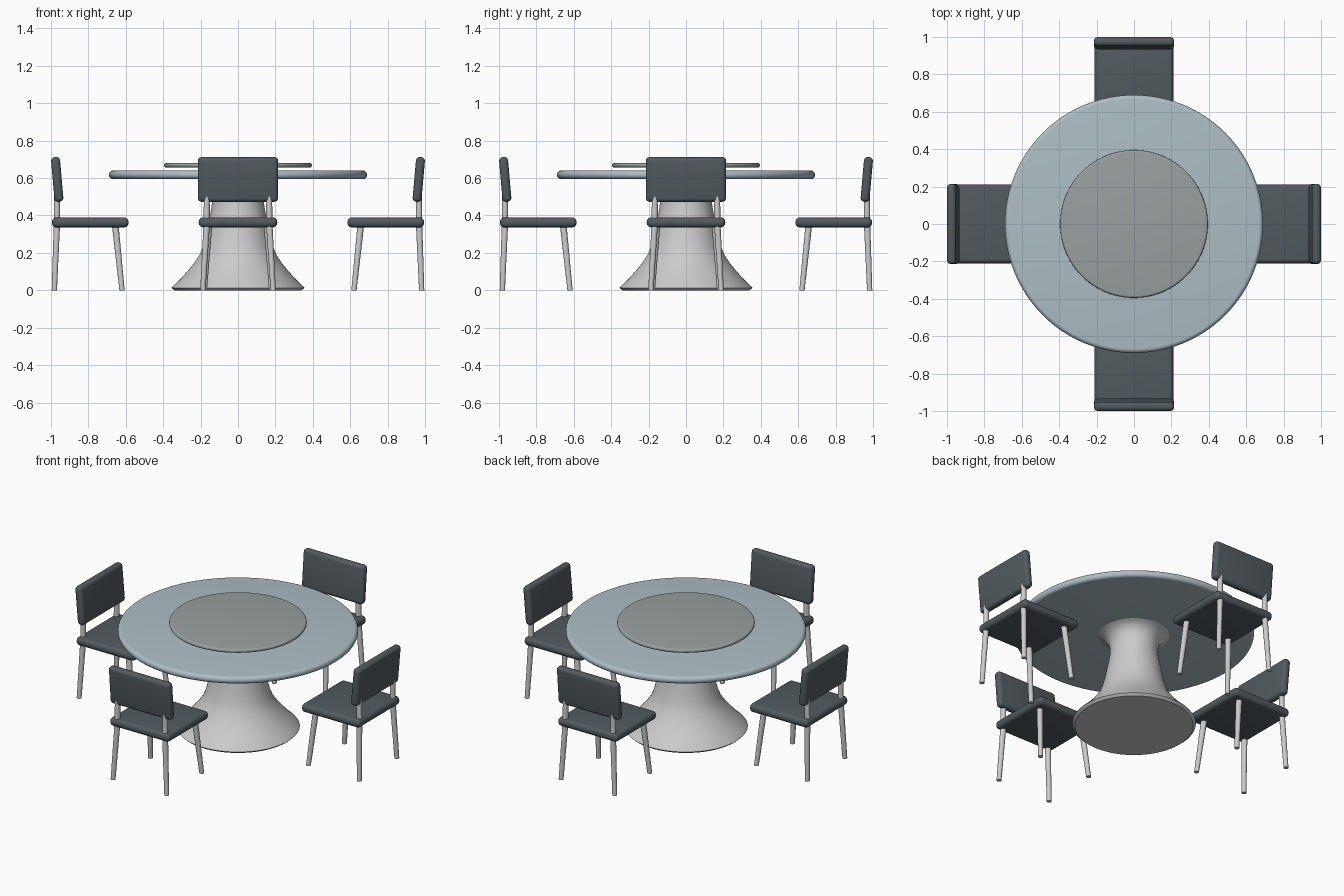
import bpy, bmesh, math
from mathutils import Vector, Matrix

if "Cube" in bpy.data.objects:
    bpy.data.objects.remove(bpy.data.objects["Cube"])


def material(name, rgb):
    m = bpy.data.materials.new(name)
    m.diffuse_color = (*rgb, 1)
    m.use_nodes = True
    m.node_tree.nodes["Principled BSDF"].inputs["Base Color"].default_value = m.diffuse_color
    return m


SLATE = material("slate upholstery", (0.085, 0.105, 0.115))
GLASS = material("pale blue top", (0.42, 0.52, 0.56))
STONE = material("grey tray", (0.32, 0.35, 0.35))
PALE = material("pale grey", (0.72, 0.72, 0.71))


def make_object(name, bm, mat):
    bmesh.ops.recalc_face_normals(bm, faces=bm.faces[:])
    mesh = bpy.data.meshes.new(name)
    bm.to_mesh(mesh)
    bm.free()
    mesh.materials.append(mat)
    obj = bpy.data.objects.new(name, mesh)
    bpy.context.collection.objects.link(obj)
    bpy.ops.object.select_all(action='DESELECT')
    obj.select_set(True)
    bpy.context.view_layer.objects.active = obj
    bpy.ops.object.shade_smooth_by_angle(angle=math.radians(40))
    return obj


def lathe(name, profile, mat, sides=96):
    """Revolve (radius, z) points around z and cap both ends."""
    bm = bmesh.new()
    rings = [[bm.verts.new((r * math.cos(2 * math.pi * i / sides),
                            r * math.sin(2 * math.pi * i / sides), z))
              for i in range(sides)] for r, z in profile]
    for a, b in zip(rings, rings[1:]):
        for i in range(sides):
            j = (i + 1) % sides
            bm.faces.new((a[i], a[j], b[j], b[i]))
    bm.faces.new(rings[0])
    bm.faces.new(rings[-1])
    return make_object(name, bm, mat)


def round_disc(name, radius, z0, z1, mat):
    """Disc with a bullnose rim."""
    h = (z1 - z0) / 2
    rim = [(radius - h + h * math.cos(a), z0 + h + h * math.sin(a))
           for a in (math.pi * (k / 10 - 0.5) for k in range(11))]
    return lathe(name, rim, mat)


def cushion(name, center, size, bevel, tilt=0.0):
    """Rounded slab."""
    bm = bmesh.new()
    bmesh.ops.create_cube(bm, size=1)
    bmesh.ops.scale(bm, vec=size, verts=bm.verts)
    bmesh.ops.bevel(bm, geom=bm.edges[:], offset=bevel, segments=5,
                    profile=0.5, affect='EDGES')
    bmesh.ops.transform(bm, verts=bm.verts, matrix=Matrix.Translation(center)
                        @ Matrix.Rotation(tilt, 4, 'X'))
    return make_object(name, bm, SLATE)


def rod(name, stations, sides=20):
    """Tapered leg with level ends through (point, radius) stations."""
    bm = bmesh.new()
    rings = [[bm.verts.new(Vector(p) + Vector((r * math.cos(2 * math.pi * i / sides),
                                               r * math.sin(2 * math.pi * i / sides), 0)))
              for i in range(sides)] for p, r in stations]
    for a, b in zip(rings, rings[1:]):
        for i in range(sides):
            j = (i + 1) % sides
            bm.faces.new((a[i], a[j], b[j], b[i]))
    bm.faces.new(rings[0])
    bm.faces.new(rings[-1])
    return make_object(name, bm, PALE)


# table
lathe("pedestal", [(0.340, 0), (0.355, 0.013), (0.348, 0.022), (0.31, 0.058),
                   (0.27, 0.102), (0.235, 0.145), (0.205, 0.19), (0.187, 0.235),
                   (0.172, 0.29), (0.158, 0.36), (0.146, 0.42), (0.138, 0.47),
                   (0.138, 0.51), (0.146, 0.545), (0.163, 0.572), (0.185, 0.588),
                   (0.21, 0.598)], PALE)
round_disc("table_top", 0.69, 0.595, 0.64, GLASS)
lathe("turntable_hub", [(0.12, 0.635), (0.12, 0.66)], PALE)
round_disc("turntable", 0.395, 0.656, 0.68, STONE)

# one chair on the front side, facing the table
parts = [
    cushion("seat", (0, -0.79, 0.363), (0.42, 0.41, 0.053), 0.024),
    cushion("backrest", (0, -0.9665, 0.593), (0.43, 0.048, 0.24), 0.021, math.radians(5)),
]
for side, s in (("left", -1), ("right", 1)):
    parts.append(rod(f"rear_leg_{side}", [((s * 0.188, -0.982, 0), 0.014),
                                          ((s * 0.167, -0.968, 0.36), 0.017),
                                          ((s * 0.167, -0.967, 0.56), 0.015)]))
    parts.append(rod(f"front_leg_{side}", [((s * 0.18, -0.62, 0), 0.014),
                                           ((s * 0.155, -0.657, 0.355), 0.018)]))

# the other three chairs, turned around the table
for k, place in enumerate(("right", "back", "left"), 1):
    for part in parts:
        copy = part.copy()
        copy.name = f"{part.name}_{place}_chair"
        copy.rotation_euler.z = k * math.pi / 2
        bpy.context.collection.objects.link(copy)
